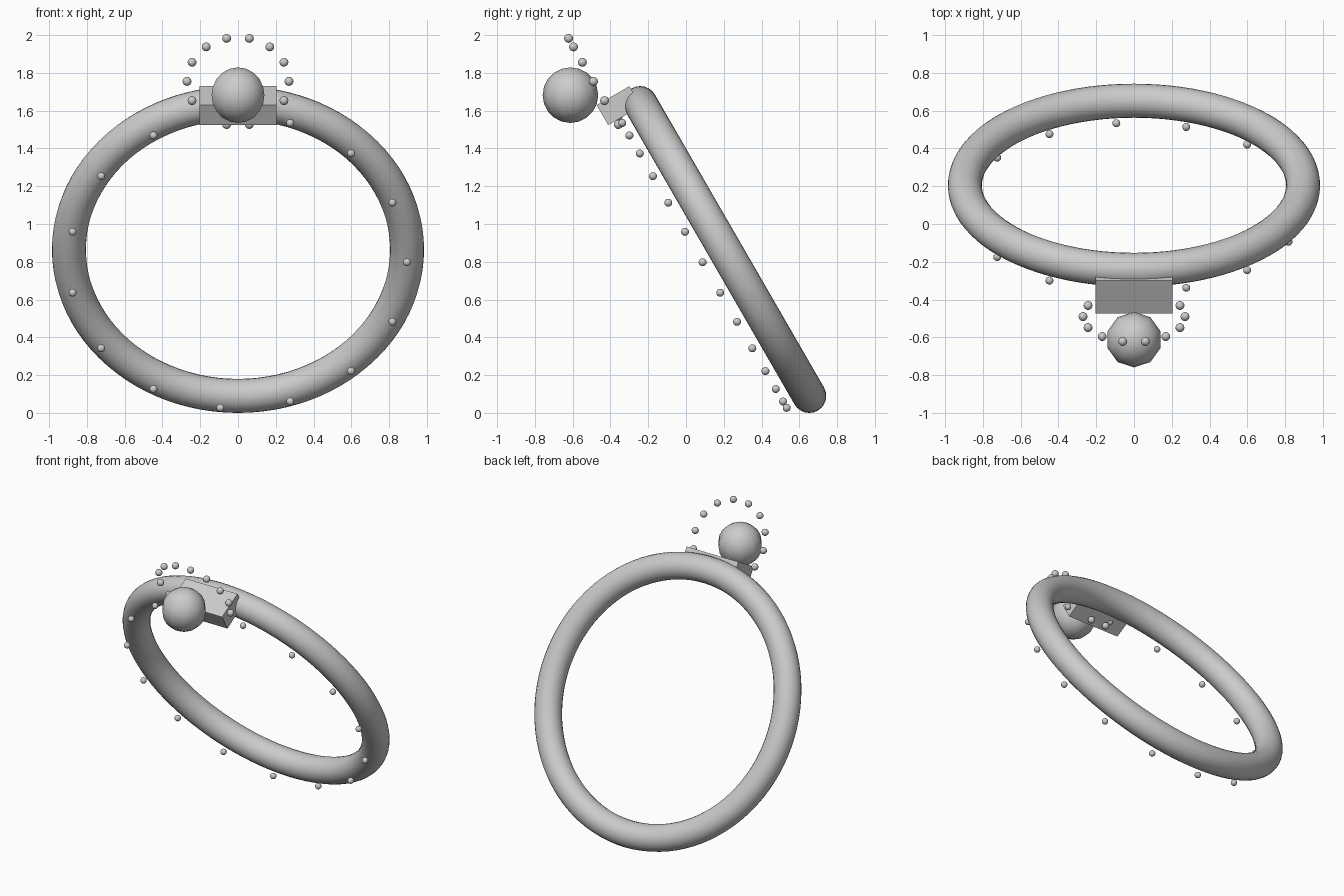
import bpy
from math import sin, cos, pi, radians
from mathutils import Matrix, Vector

if "Cube" in bpy.data.objects:
    bpy.data.objects.remove(bpy.data.objects["Cube"])

# Tilted ring frame: local x = right, local y = up the ring, local z = out of its face
FRAME = Matrix.Translation((0, 0.205, 0.865)) @ Matrix.Rotation(radians(120), 4, 'X')
UPRIGHT = Matrix.Rotation(radians(120), 4, 'X')


def finish(name, matrix, smooth=True):
    ob = bpy.context.object
    ob.name = name
    ob.matrix_world = matrix
    if smooth:
        bpy.ops.object.shade_smooth()
    return ob


def bead_circle(name, count, radius, centre, bead):
    for i in range(count):
        a = 2 * pi * i / count
        p = Vector(centre) + Vector((radius * cos(a), radius * sin(a), 0))
        bpy.ops.mesh.primitive_uv_sphere_add(segments=16, ring_count=10, radius=bead)
        finish(f"{name}_{i + 1}", FRAME @ Matrix.Translation(p))


# Main band
bpy.ops.mesh.primitive_torus_add(major_radius=0.895, minor_radius=0.09,
                                 major_segments=96, minor_segments=24)
finish("band", FRAME)

# Setting block at the top of the band
bpy.ops.mesh.primitive_cube_add(size=1)
finish("setting_block", FRAME @ Matrix.Translation((0, 0.94, 0.105))
       @ Matrix.Diagonal((0.41, 0.122, 0.2, 1)), smooth=False)

# Central faceted stone
bpy.ops.mesh.primitive_uv_sphere_add(segments=10, ring_count=10, radius=0.147)
finish("stone", Matrix.Translation((0, -0.612, 1.682)))

# Beads along the band face and around the stone
bead_circle("band_bead", 15, 0.895, (0, 0, 0.135), 0.021)
bead_circle("halo_bead", 14, 0.27, (0, 1.118, 0.157), 0.0235)
